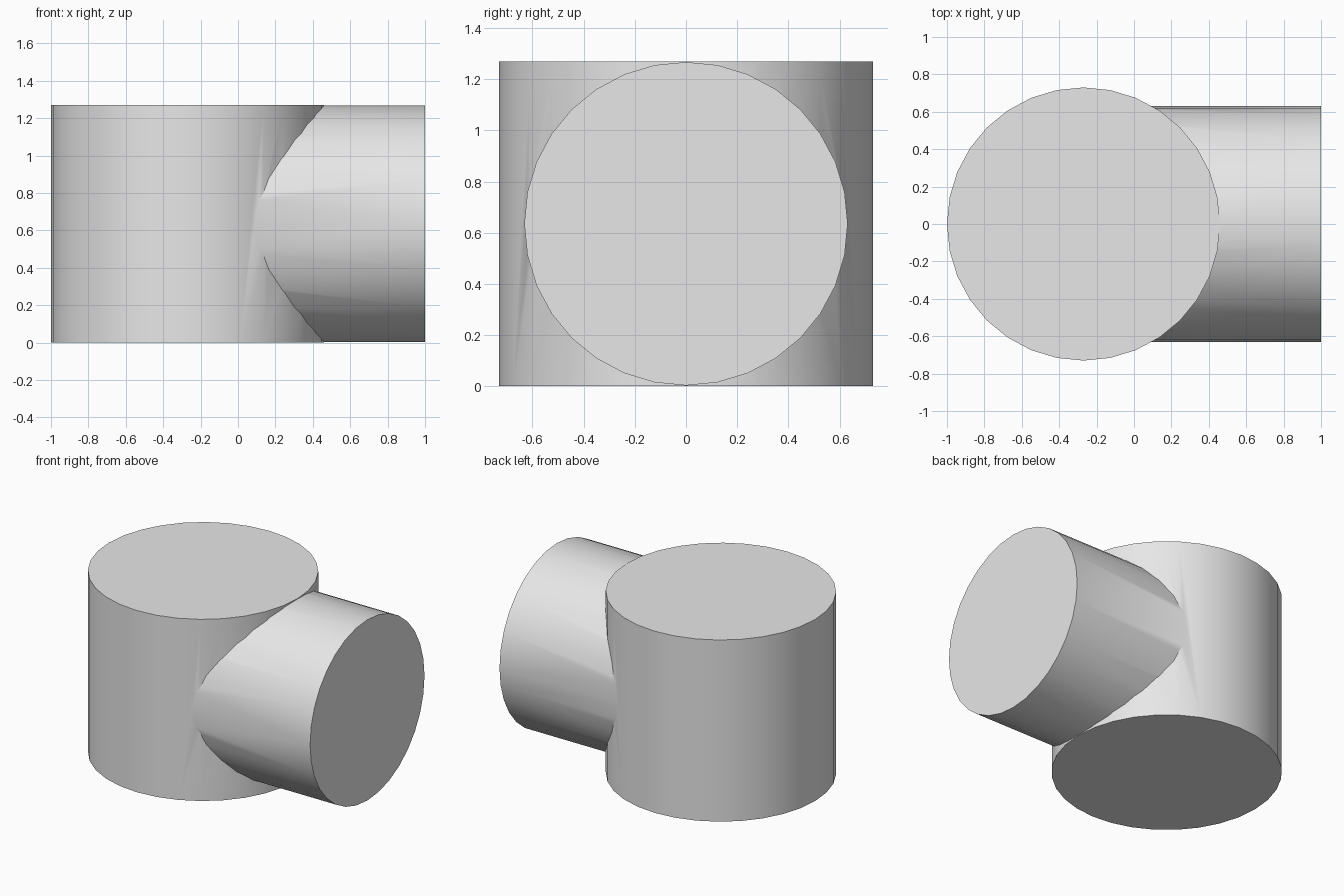
import bpy
import math

cube = bpy.data.objects.get("Cube")
if cube:
    bpy.data.objects.remove(cube, do_unlink=True)

HEIGHT = 1.27
BODY_RADIUS = 0.73
BRANCH_RADIUS = 0.632
BODY_X = -1 + BODY_RADIUS
SIDES = 32

# Plain grey material
grey = bpy.data.materials.new("plain_grey")
grey.use_nodes = True
colour = (0.8, 0.8, 0.8, 1)
grey.diffuse_color = colour
for node in grey.node_tree.nodes:
    if node.type == "BSDF_PRINCIPLED":
        node.inputs["Base Color"].default_value = colour


def cylinder(name, radius, depth, location, rotation=(0, 0, 0)):
    bpy.ops.mesh.primitive_cylinder_add(
        vertices=SIDES, radius=radius, depth=depth,
        location=location, rotation=rotation)
    obj = bpy.context.object
    obj.name = name
    obj.data.materials.append(grey)
    return obj


# Horizontal branch, running from the body axis to the right end
branch = cylinder("side_branch", BRANCH_RADIUS, 1 - BODY_X,
                  ((1 + BODY_X) / 2, 0, HEIGHT / 2), (0, math.pi / 2, 0))

# Upright body
body = cylinder("pipe_tee_body", BODY_RADIUS, HEIGHT, (BODY_X, 0, HEIGHT / 2))

# Merge the branch into the body as one solid
union = body.modifiers.new("join_branch", "BOOLEAN")
union.operation = "UNION"
union.solver = "EXACT"
union.object = branch
bpy.ops.object.modifier_apply(modifier=union.name)
bpy.data.objects.remove(branch, do_unlink=True)

# Smooth round walls, crisp rims
bpy.ops.object.shade_smooth_by_angle(angle=math.radians(30))
